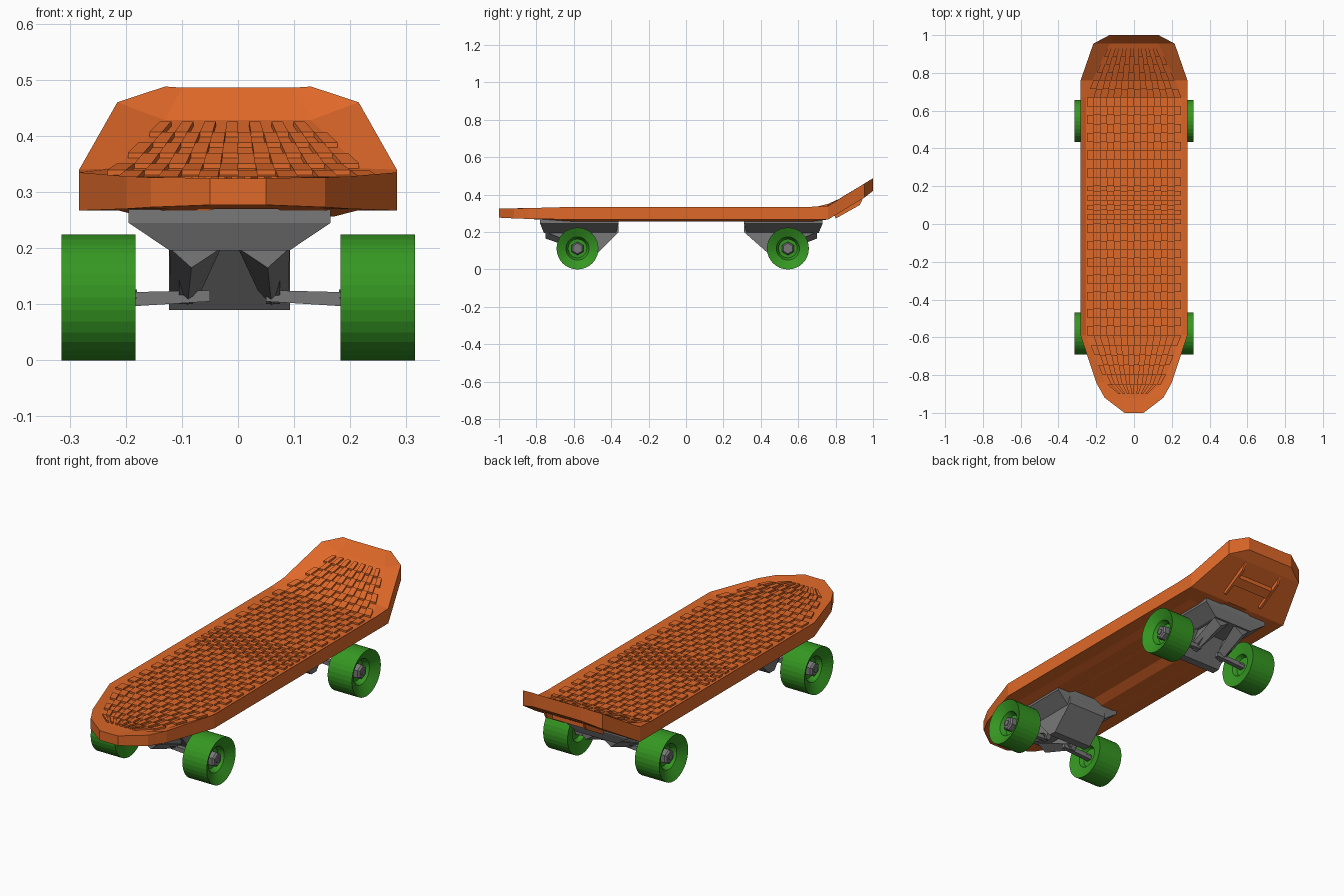
import bpy, bmesh, math
from mathutils import Matrix

if "Cube" in bpy.data.objects:
    bpy.data.objects.remove(bpy.data.objects["Cube"])


def material(name, rgb):
    m = bpy.data.materials.new(name)
    m.diffuse_color = (*rgb, 1)
    m.use_nodes = True
    m.node_tree.nodes["Principled BSDF"].inputs["Base Color"].default_value = m.diffuse_color
    return m


ORANGE = material("orange deck", (0.74, 0.14, 0.022))
GREEN = material("green wheel", (0.036, 0.31, 0.016))
GREY = material("grey metal", (0.19, 0.19, 0.19))


def finish(name, bm, mat, place=Matrix()):
    bm.transform(place)
    bmesh.ops.recalc_face_normals(bm, faces=bm.faces)
    me = bpy.data.meshes.new(name)
    bm.to_mesh(me)
    bm.free()
    me.materials.append(mat)
    ob = bpy.data.objects.new(name, me)
    bpy.context.collection.objects.link(ob)
    return ob


def loft(bm, rings, caps=True):
    """Skin a list of equal-length closed rings."""
    vs = [[bm.verts.new(p) for p in r] for r in rings]
    n = len(vs[0])
    for a, b in zip(vs, vs[1:]):
        for i in range(n):
            bm.faces.new((a[i], a[(i + 1) % n], b[(i + 1) % n], b[i]))
    if caps:
        bm.faces.new(vs[0])
        bm.faces.new(vs[-1][::-1])


def rect(x0, x1, y0, y1, z):
    return [(x0, y0, z), (x1, y0, z), (x1, y1, z), (x0, y1, z)]


# Deck stations: y, half width, floor half width, rim z, floor z, bottom z, rib depth
STATIONS = [
    (-1.00, .05, .03, .325, .324, .277, 0),
    (-.92, .155, .06, .326, .319, .273, 0),
    (-.84, .20, .155, .328, .318, .270, 0),
    (-.59, .283, .255, .335, .319, .267, .011),
    (.67, .283, .255, .335, .319, .267, .011),
    (.76, .283, .22, .340, .342, .267, 0),
    (.955, .215, .13, .46, .428, .385, 0),
    (1.00, .13, .10, .488, .486, .42, 0),
]


def section(y, w, wi, zt, zf, zb, d):
    under = [(1, 0), (.75, 0), (.6, d), (.35, d), (.2, -d)]
    right = [(w * f, y, zb - k) for f, k in under]
    left = [(-x, y, z) for x, y, z in reversed(right)]
    return [(-w, y, zt), (-wi, y, zf), (wi, y, zf), (w, y, zt)] + right + left


bm = bmesh.new()
loft(bm, [section(*s) for s in STATIONS])
finish("deck", bm, ORANGE)


def floor_at(y):
    for a, b in zip(STATIONS, STATIONS[1:]):
        if y <= b[0]:
            t = (y - a[0]) / (b[0] - a[0])
            return a[2] + t * (b[2] - a[2]), a[4] + t * (b[4] - a[4])


# Grip: checkerboard of raised tiles following the deck floor, finer rows mid-deck
bm = bmesh.new()
COLS = 14
ys = [.93]
for a, b, n in ((-.90, -.54, 7), (-.54, 0, 12), (0, .2, 8), (.2, .67, 10), (.67, .76, 2), (.76, .93, 4)):
    ys += [a + (b - a) * i / n for i in range(n)]
ys.sort()
for r, (y0, y1) in enumerate(zip(ys, ys[1:])):
    (h0, z0), (h1, z1) = floor_at(y0), floor_at(y1)
    for c in range(r % 2, COLS, 2):
        f0, f1 = [(2 * k / COLS - 1) * .98 for k in (c, c + 1)]
        quad = [(f0 * h0, y0, z0), (f1 * h0, y0, z0), (f1 * h1, y1, z1), (f0 * h1, y1, z1)]
        loft(bm, [[(x, y, z - .002) for x, y, z in quad],
                  [(x, y, z + .009) for x, y, z in quad]])
finish("grip_tiles", bm, ORANGE)

# Fins and cross plate under the kicked tail
bm = bmesh.new()
for s in (-1, 1):
    x0, x1 = s * .10, s * .112
    prof = [(.79, .30), (.80, .272), (.93, .345), (.95, .39)]
    loft(bm, [[(x, y, z) for y, z in prof] for x in (x0, x1)])
prof = [(.85, .34), (.85, .304), (.89, .326), (.89, .36)]
loft(bm, [[(x, y, z) for y, z in prof] for x in (-.1, .1)])
finish("tail_fins", bm, ORANGE)

AXLE_Z = .112


def lathe(bm, profile, side, n):
    """Revolve (radius, x) points about the axle."""
    loft(bm, [[(side * x, r * math.sin(2 * math.pi * i / n), AXLE_Z + r * math.cos(2 * math.pi * i / n))
               for i in range(n)] for r, x in profile])


def truck(label, y, flip, inner, outer):
    """Truck made at the origin, with +y pointing to the board centre."""
    place = Matrix.Translation((0, y, 0)) @ Matrix.Diagonal((1, flip, 1, 1))

    # Base plate with tapered underside
    bm = bmesh.new()
    loft(bm, [rect(-.195, .165, -outer, inner, .276), rect(-.195, .165, -outer, inner, .245),
              rect(-.122, .092, .02 - outer, inner - .015, .196)])
    finish(label + "_base_plate", bm, GREY, place)

    # Hanger: slanted inner block, two tapered struts, thin axle arms
    bm = bmesh.new()
    prof = [(inner, .235), (inner, .20), (.11, .09), (.07, .09), (-.02, .20)]
    loft(bm, [[(x, v, z) for v, z in prof] for x in (-.123, .093)])
    c = -.015
    for s in (-1, 1):
        # strut: front triangle under the plate, tapering back to the axle
        front = [(.107, .20), (.015, .20), (.068, .165)]
        back = [(.105, .125), (.05, .125), (.075, .098)]
        loft(bm, [[(c + s * x, v, z) for x, z in pts]
                  for pts, v in ((front, .03 - outer), (back, .02))])
        loft(bm, [[(c + s * x, v, z) for v, z in ((.03 - outer, .20), (.02, .10), (.09, .20))]
                  for x in (.065, .09)])
        arm = [[(s * x, v, z) for v, z in ((-k, h - k), (k, h - k), (k, h + k), (-k, h + k))]
               for x, k, h in ((.05, .01, .115), (.21, .013, .108))]
        loft(bm, arm)
        lathe(bm, [(.014, .18), (.014, .30)], s, 8)
        lathe(bm, [(.036, .255), (.036, .288), (.028, .296)], s, 6)
    finish(label + "_hanger", bm, GREY, place)

    # Wheels with conical recesses on both faces
    for s, side in ((-1, "left"), (1, "right")):
        bm = bmesh.new()
        lathe(bm, [(.045, .215), (.055, .195), (.112, .183), (.112, .315),
                   (.062, .288), (.05, .262)], s, 32)
        finish(f"{label}_wheel_{side}", bm, GREEN, place)


truck("front", -.58, 1, .22, .20)
truck("rear", .545, -1, .235, .185)
